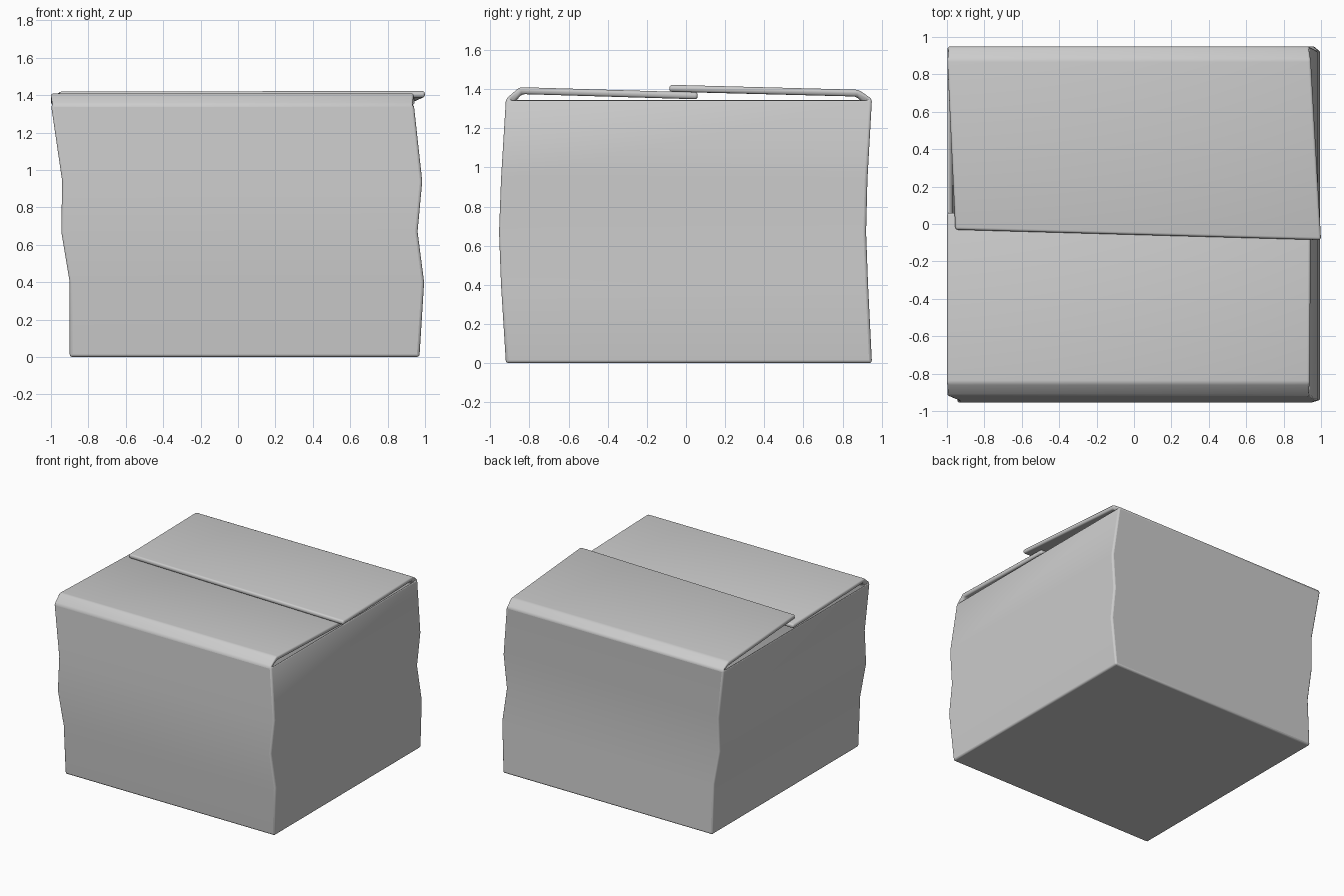
import bpy, bmesh, math

if "Cube" in bpy.data.objects:
    bpy.data.objects.remove(bpy.data.objects["Cube"])

bm = bmesh.new()

# Body rings: z, left x, right x, front y, back y
rings = [
    (0.00, -0.90, 0.97, -0.92, 0.95),
    (0.40, -0.90, 0.995, -0.945, 0.93),
    (0.67, -0.945, 0.96, -0.955, 0.92),
    (0.94, -0.94, 0.985, -0.945, 0.927),
    (1.35, -1.00, 0.94, -0.92, 0.95),
]
loops = []
for z, xl, xr, yf, yb in rings:
    loops.append([bm.verts.new(p) for p in
                  ((xl, yf, z), (xr, yf, z), (xr, yb, z), (xl, yb, z))])

# Floor and walls
bm.faces.new(reversed(loops[0]))
for lo, hi in zip(loops, loops[1:]):
    for i in range(4):
        j = (i + 1) % 4
        bm.faces.new((lo[i], lo[j], hi[j], hi[i]))


def flap(a, b, rows):
    """Fold a flap from wall edge a-b through pairs of points."""
    for p, q in rows:
        c, d = bm.verts.new(p), bm.verts.new(q)
        bm.faces.new((a, b, d, c))
        a, b = c, d


top = loops[-1]
# Front flap (tucked under) and skewed back flap (lying over)
flap(top[0], top[1], [((-1.0, -0.85, 1.41), (0.94, -0.85, 1.41)),
                      ((-1.0, 0.06, 1.383), (0.945, 0.06, 1.383))])
flap(top[2], top[3], [((0.945, 0.88, 1.397), (-0.998, 0.88, 1.397)),
                      ((1.0, -0.085, 1.422), (-0.955, -0.03, 1.42))])

me = bpy.data.meshes.new("cardboard_box")
bm.to_mesh(me)
bm.free()
box = bpy.data.objects.new("cardboard_box", me)
bpy.context.collection.objects.link(box)

# Cardboard thickness and softened edges
s = box.modifiers.new("thickness", 'SOLIDIFY')
s.thickness = 0.035
s.offset = -1
s.use_even_offset = True
b = box.modifiers.new("soft_edges", 'BEVEL')
b.width = 0.014
b.segments = 3
b.limit_method = 'ANGLE'
b.angle_limit = math.radians(30)

bpy.context.view_layer.objects.active = box
box.select_set(True)
bpy.ops.object.shade_smooth_by_angle(angle=math.radians(40))
